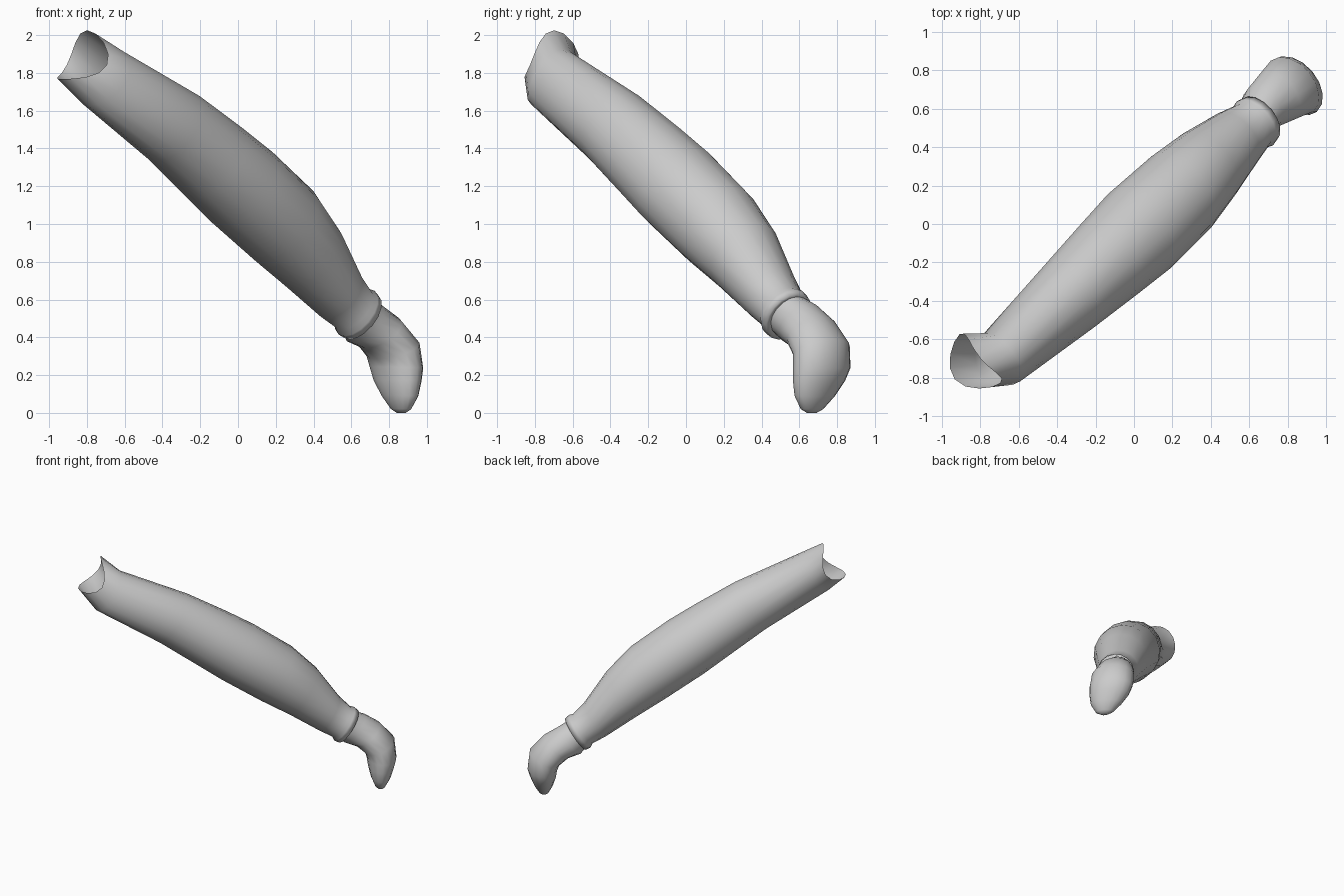
import bpy, bmesh, math
from mathutils import Vector

if "Cube" in bpy.data.objects:
    bpy.data.objects.remove(bpy.data.objects["Cube"])

# Arm frame: H = horizontal heading, S = sideways, Z = up
H = Vector((0.768, 0.64, 0))
S = Vector((-0.64, 0.768, 0))
Z = Vector((0, 0, 1))
D = Vector((0.64, 0.533, -0.554))
U = Vector((0.426, 0.355, 0.8325))
SIDES = 16


def ring(center, ax_s, ax_u, along=Vector(), bow=0.0):
    pts = []
    for i in range(SIDES):
        f = math.tau * i / SIDES
        pts.append(center + ax_s * math.sin(f) + ax_u * math.cos(f)
                   - along * (bow * math.cos(2 * f)))
    return pts


def loft(name, rings, cap_end=False):
    bm = bmesh.new()
    loops = [[bm.verts.new(p) for p in r] for r in rings]
    for r0, r1 in zip(loops, loops[1:]):
        for i in range(SIDES):
            j = (i + 1) % SIDES
            bm.faces.new((r0[i], r0[j], r1[j], r1[i]))
    if cap_end:
        bm.faces.new(loops[-1])
    bmesh.ops.recalc_face_normals(bm, faces=bm.faces)
    # make sure the open tubes face outward
    f = max(bm.faces, key=lambda f: f.calc_center_median().x * 0.4 + f.calc_center_median().z)
    f = bm.faces[SIDES * 2]
    mid = sum(rings[2], Vector()) / SIDES
    if f.normal.dot(f.calc_center_median() - mid) < 0:
        bmesh.ops.reverse_faces(bm, faces=bm.faces)
    me = bpy.data.meshes.new(name)
    bm.to_mesh(me)
    bm.free()
    ob = bpy.data.objects.new(name, me)
    bpy.context.collection.objects.link(ob)
    for p in me.polygons:
        p.use_smooth = True
    return ob


# Sleeve: distance along arm, side offset, up offset, half width, half height, rim bow
sleeve = [
    (-1.29, -0.025, -0.055, 0.165, 0.155, 0.05),
    (-1.14, -0.095, -0.08, 0.155, 0.18, 0.02),
    (-0.59, -0.074, -0.02, 0.206, 0.217, 0),
    (-0.25, -0.058, -0.012, 0.234, 0.235, 0),
    (0.0, -0.046, -0.01, 0.252, 0.245, 0),
    (0.36, -0.03, -0.012, 0.242, 0.24, 0),
    (0.62, -0.012, -0.035, 0.21, 0.208, 0),
    (0.90, 0.0, -0.09, 0.163, 0.152, 0),
    (1.02, 0.0, -0.10, 0.137, 0.135, 0),
    (1.05, 0.0, -0.105, 0.148, 0.15, 0),
    (1.09, 0.0, -0.105, 0.14, 0.145, 0),
    (1.08, 0.0, -0.105, 0.105, 0.11, 0),
]
loft("sleeve", [ring(Z * 1.2 + D * t + S * p + U * q, S * a, U * b, D, bow)
                for t, p, q, a, b, bow in sleeve])

# Hand: heading, height, side offset, half width, half thickness, downward angle
hand = [
    (0.80, 0.54, 0.00, 0.11, 0.12, 36),
    (0.90, 0.475, 0.035, 0.125, 0.135, 40),
    (1.00, 0.425, 0.03, 0.15, 0.125, 48),
    (1.09, 0.335, 0.025, 0.172, 0.125, 66),
    (1.105, 0.24, 0.015, 0.175, 0.115, 92),
    (1.10, 0.17, 0.0, 0.16, 0.10, 92),
    (1.095, 0.09, -0.025, 0.125, 0.075, 92),
    (1.09, 0.02, -0.04, 0.07, 0.04, 92),
    (1.09, 0.0, -0.042, 0.03, 0.018, 90),
]
loft("hand", [ring(H * h + Z * z + S * p, S * w,
                   (H * math.sin(math.radians(g)) + Z * math.cos(math.radians(g))) * k)
              for h, z, p, w, k, g in hand], cap_end=True)
